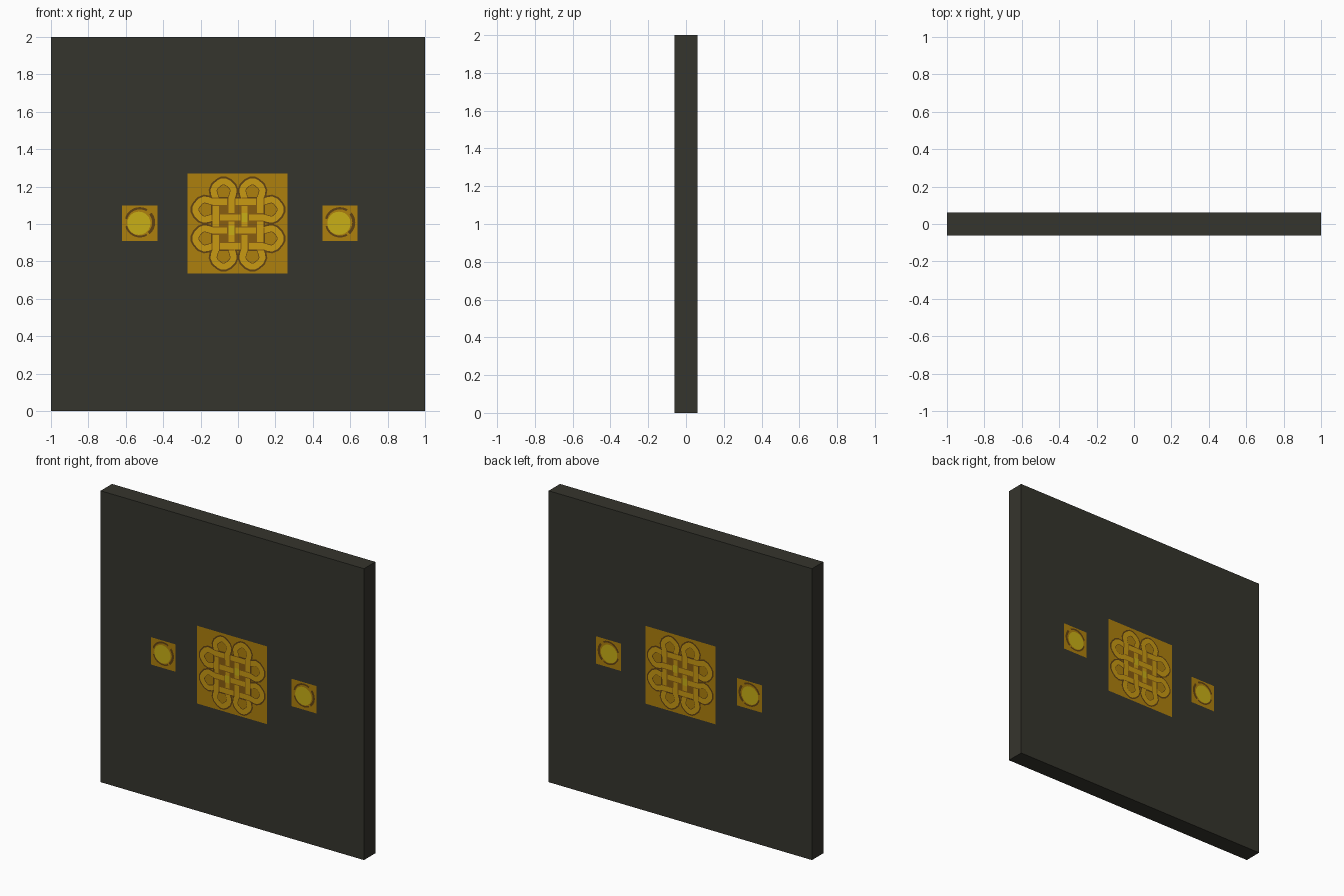
import bpy, bmesh, math

if "Cube" in bpy.data.objects:
    bpy.data.objects.remove(bpy.data.objects["Cube"])

def material(name, rgb):
    m = bpy.data.materials.new(name)
    m.diffuse_color = (*rgb, 1)
    m.use_nodes = True
    m.node_tree.nodes["Principled BSDF"].inputs["Base Color"].default_value = m.diffuse_color
    return m

SLATE = material("dark slate", (0.036, 0.035, 0.026))
GOLD = material("gold ground", (0.42, 0.215, 0.004))
STRAP = material("light gold", (0.58, 0.32, 0.006))
YELLOW = material("bright yellow", (0.58, 0.43, 0.008))
BROWN = material("mid brown", (0.25, 0.11, 0.005))
DARK = material("dark brown", (0.12, 0.055, 0.006))
HALF, STEP, ZC = 0.0615, 0.0005, 1.0

def sheet(name, polys, layer, mat):
    """Flat plates (x, z polygons) lying on both the front and the back face."""
    bm = bmesh.new()
    for side in (-1, 1):
        y = side * (HALF + layer * STEP)
        for poly in polys:
            f = bm.faces.new([bm.verts.new((x, y, ZC + z)) for x, z in poly])
            f.normal_update()
            if f.normal.y * side < 0:
                f.normal_flip()
    me = bpy.data.meshes.new(name)
    bm.to_mesh(me)
    bm.free()
    me.materials.append(mat)
    bpy.context.collection.objects.link(bpy.data.objects.new(name, me))

def rect(cx, cz, w, h):
    return [(cx - w, cz - h), (cx + w, cz - h), (cx + w, cz + h), (cx - w, cz + h)]

def ribbon(path, inner, outer):
    """Closed strip of quads around a counter-clockwise path."""
    n, rows = len(path), []
    for i, (x, z) in enumerate(path):
        (ax, az), (bx, bz) = path[i - 1], path[(i + 1) % n]
        dx, dz = bx - ax, bz - az
        l = math.hypot(dx, dz)
        nx, nz = dz / l, -dx / l
        rows.append(((x - nx * inner, z - nz * inner), (x + nx * outer, z + nz * outer)))
    return [[rows[i][0], rows[i][1], rows[(i + 1) % n][1], rows[(i + 1) % n][0]] for i in range(n)]

def arc(cx, cz, r0, r1, a0, a1, n=14):
    p = [(math.cos(math.radians(a0 + (a1 - a0) * i / n)),
          math.sin(math.radians(a0 + (a1 - a0) * i / n))) for i in range(n + 1)]
    return [[(cx + r0 * p[i][0], cz + r0 * p[i][1]), (cx + r1 * p[i][0], cz + r1 * p[i][1]),
             (cx + r1 * p[i + 1][0], cz + r1 * p[i + 1][1]),
             (cx + r0 * p[i + 1][0], cz + r0 * p[i + 1][1])] for i in range(n)]

# slab
bpy.ops.mesh.primitive_cube_add(size=1, location=(0, 0, 1))
slab = bpy.context.object
slab.name = "slab"
slab.scale = (2, 2 * HALF, 2)
bpy.ops.object.transform_apply(location=False, rotation=False, scale=True)
slab.data.materials.append(SLATE)

# square gold grounds
STUDS = (-0.525, 0.545)
sheet("gold_grounds", [rect(-0.002, 0.003, 0.267, 0.267)] +
      [rect(x, 0.004, 0.094, 0.094) for x in STUDS], 1, GOLD)

# knot: four long loops with flared, pointed ends
C, W, HW = 0.077, 0.042, 0.0165
quarter = [(W, 0.0), (W, 0.135), (0.05, 0.16), (0.054, 0.18), (0.046, 0.2), (0.025, 0.219), (0.008, 0.228)]
half = quarter + [(-x, z) for x, z in reversed(quarter)]
loop = half + [(-x, -z) for x, z in half[1:-1]]
upright = [[(s * C + x, z) for x, z in loop] for s in (-1, 1)]
level = [[(z, s * C - x) for x, z in loop] for s in (-1, 1)]
sheet("knot_outline", sum([ribbon(p, 0.02, 0.026) for p in upright + level], []), 2, DARK)
sheet("knot_gaps", [rect(0, 0, 0.115, 0.115)], 3, BROWN)
sheet("upright_straps", sum([ribbon(p, HW, HW) for p in upright], []), 4, STRAP)
sheet("level_straps", sum([ribbon(p, HW, HW) for p in level], []), 5, STRAP)

# over and under crossings
lines = [-C - W, -C + W, C - W, C + W]
edges, overs, lights = [], [], []
for i, x in enumerate(lines):
    for j, z in enumerate(lines):
        over = (i + j) % 2 == 0
        for s in (-1, 1):
            off = s * (HW + 0.003)
            edges.append(rect(x + off, z, 0.003, HW) if over else rect(x, z + off, HW, 0.003))
        if over:
            (lights if i in (1, 2) and j in (1, 2) else overs).append(rect(x, z, HW, HW + 0.008))
sheet("crossing_edges", edges, 6, BROWN)
sheet("crossing_straps", overs, 7, STRAP)
sheet("crossing_highlights", lights, 7, YELLOW)

# round studs with broken dark rims
rims, discs = [], []
for x in STUDS:
    rims += arc(x, 0.008, 0.066, 0.082, -50, 40) + arc(x, 0.008, 0.07, 0.082, 60, 165)
    rims += arc(x, 0.008, 0.07, 0.08, 195, 300)
    discs.append([(x - 0.005 + 0.062 * math.cos(math.tau * k / 24),
                   0.004 + 0.062 * math.sin(math.tau * k / 24)) for k in range(24)])
sheet("stud_rims", rims, 2, DARK)
sheet("stud_discs", discs, 3, YELLOW)
